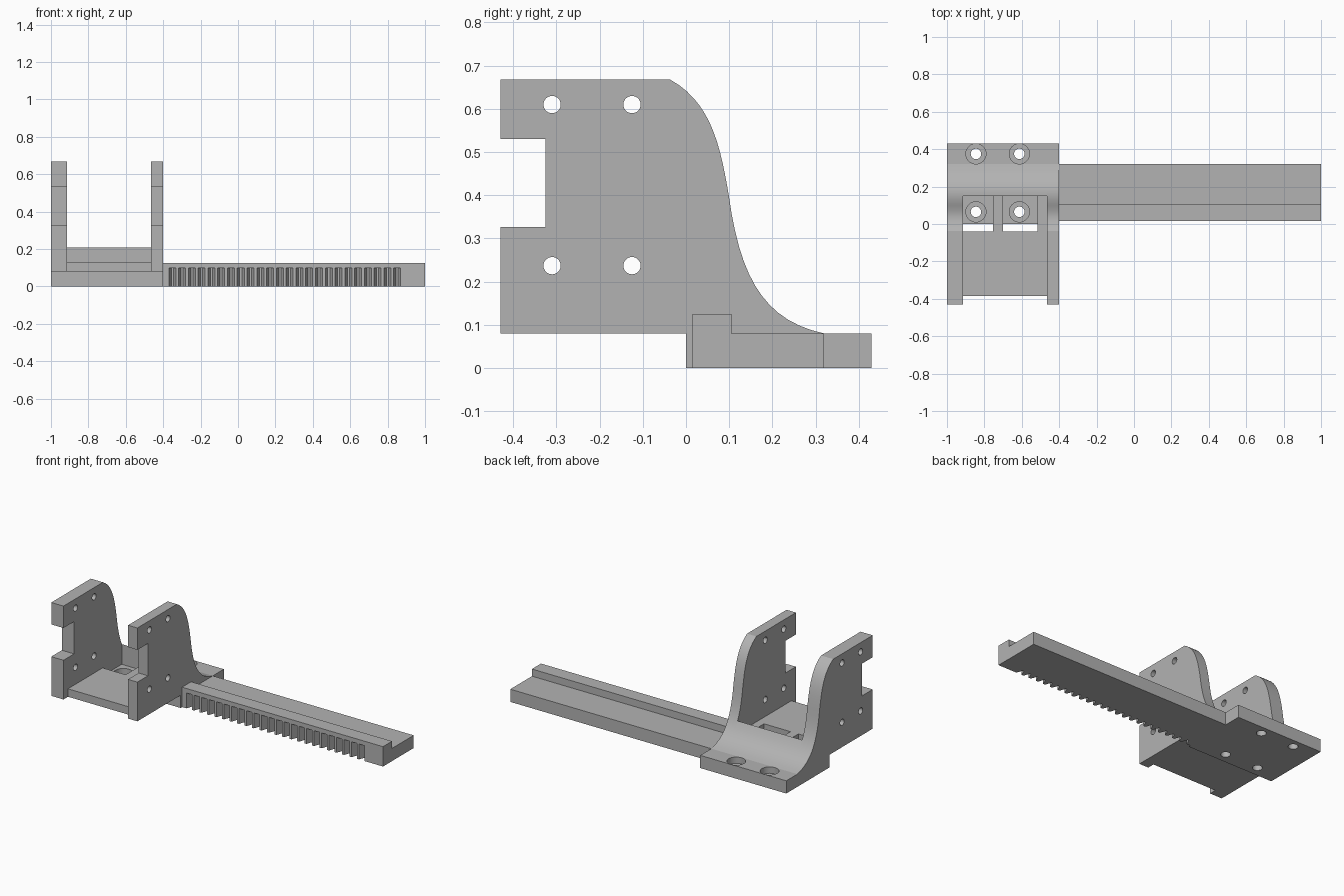
import bpy
import bmesh
from mathutils import Vector
from mathutils.geometry import interpolate_bezier

cube = bpy.data.objects.get("Cube")
if cube:
    bpy.data.objects.remove(cube, do_unlink=True)

grey = bpy.data.materials.new("plain grey")
grey.use_nodes = True
colour = (0.45, 0.45, 0.45, 1)
grey.diffuse_color = colour
grey.node_tree.nodes["Principled BSDF"].inputs["Base Color"].default_value = colour


def add_prism(bm, points, axis, low, high):
    """Extrude a 2D outline along x (outline in y, z) or z (outline in x, y)."""
    def place(p, d):
        return (d, p[0], p[1]) if axis == "x" else (p[0], p[1], d)
    face = bm.faces.new([bm.verts.new(place(p, low)) for p in points])
    moved = bmesh.ops.extrude_face_region(bm, geom=[face])["geom"]
    shift = Vector((high - low, 0, 0) if axis == "x" else (0, 0, high - low))
    verts = [v for v in moved if isinstance(v, bmesh.types.BMVert)]
    bmesh.ops.translate(bm, verts=verts, vec=shift)


def finish(name, bm):
    bmesh.ops.recalc_face_normals(bm, faces=bm.faces)
    mesh = bpy.data.meshes.new(name)
    bm.to_mesh(mesh)
    bm.free()
    mesh.materials.append(grey)
    obj = bpy.data.objects.new(name, mesh)
    bpy.context.collection.objects.link(obj)
    return obj


def prism(name, points, axis, low, high):
    bm = bmesh.new()
    add_prism(bm, points, axis, low, high)
    return finish(name, bm)


def rect(a0, b0, a1, b1):
    return [(a0, b0), (a1, b0), (a1, b1), (a0, b1)]


def select_only(obj):
    bpy.ops.object.select_all(action="DESELECT")
    obj.select_set(True)
    bpy.context.view_layer.objects.active = obj


def drill(obj, centre, radius, depth, rotation=(0, 0, 0)):
    bpy.ops.mesh.primitive_cylinder_add(vertices=32, radius=radius, depth=depth,
                                        location=centre, rotation=rotation)
    cutter = bpy.context.object
    cutter.hide_render = True
    cutter.data.materials.append(grey)
    mod = obj.modifiers.new("hole", "BOOLEAN")
    mod.operation = "DIFFERENCE"
    mod.solver = "EXACT"
    mod.object = cutter
    select_only(obj)
    bpy.ops.object.modifier_apply(modifier=mod.name)
    bpy.data.objects.remove(cutter, do_unlink=True)


def smooth(obj):
    select_only(obj)
    bpy.ops.object.shade_smooth_by_angle(angle=0.5)


# S-shaped back edge shared by the side panels and the cross fillet
def bezier(a, b, c, d):
    pts = interpolate_bezier(*[Vector((p[0], p[1], 0)) for p in (a, b, c, d)], 14)
    return [(p.x, p.y) for p in pts]


upper = bezier((-.037, .668), (.06, .615), (.08, .51), (.099, .40))
lower = bezier((.099, .40), (.125, .21), (.18, .11), (.32, .08))
back_edge = upper + lower[1:]

# Side panels with a front notch and four holes each
panel = [(-.43, .08), (-.43, .327), (-.325, .327), (-.325, .53),
         (-.43, .53), (-.43, .668)] + back_edge
for name, x0, x1 in (("right_panel", -1, -.915), ("left_panel", -.465, -.4)):
    obj = prism(name, panel, "x", x0, x1)
    for y in (-.31, -.125):
        for z in (.237, .61):
            drill(obj, ((x0 + x1) / 2, y, z), .02, .3, (0, 1.5708, 0))
    smooth(obj)

# Fillet block between the panels
fillet = [(.15, .08), (.15, .207)] + [p for p in lower if p[0] > .155]
smooth(prism("cross_fillet", fillet, "x", -.915, -.465))

# Floor with two open slots over the front screws
floor = [(-.915, -.385), (-.465, -.385), (-.465, .15), (-.515, .15),
         (-.515, -.04), (-.70, -.04), (-.70, .15), (-.755, .15),
         (-.755, -.04), (-.915, -.04)]
prism("floor", floor, "z", .08, .13)

# Mounting plate with counterbored screw holes
plate = prism("mounting_plate", rect(-1, 0, -.4, .43), "z", 0, .08)
for x in (-.845, -.613):
    for y in (.065, .375):
        drill(plate, (x, y, .09), .054, .1)
        drill(plate, (x, y, 0), .028, .3)
smooth(plate)

# Rail with a raised front lip
rail = [(.052, 0), (.32, 0), (.32, .08), (.105, .08), (.105, .125),
        (.015, .125), (.015, .097), (.052, .097)]
prism("rail", rail, "x", -.4, 1)

# Rack teeth under the lip, with a solid block at each end
gaps, start, end, mouth, root = 24, -.37, .87, .0375, .011
pitch = (end - start - mouth) / (gaps - 1)
slope = (mouth - root) / 2
bm = bmesh.new()
for i in range(gaps + 1):
    left = -.4 if i == 0 else start + (i - 1) * pitch + mouth
    right = 1 if i == gaps else start + i * pitch
    root_left = left - (slope if i > 0 else 0)
    root_right = right + (slope if i < gaps else 0)
    add_prism(bm, [(left, .015), (right, .015), (root_right, .052),
                   (root_left, .052)], "z", 0, .097)
finish("rack_teeth", bm)
